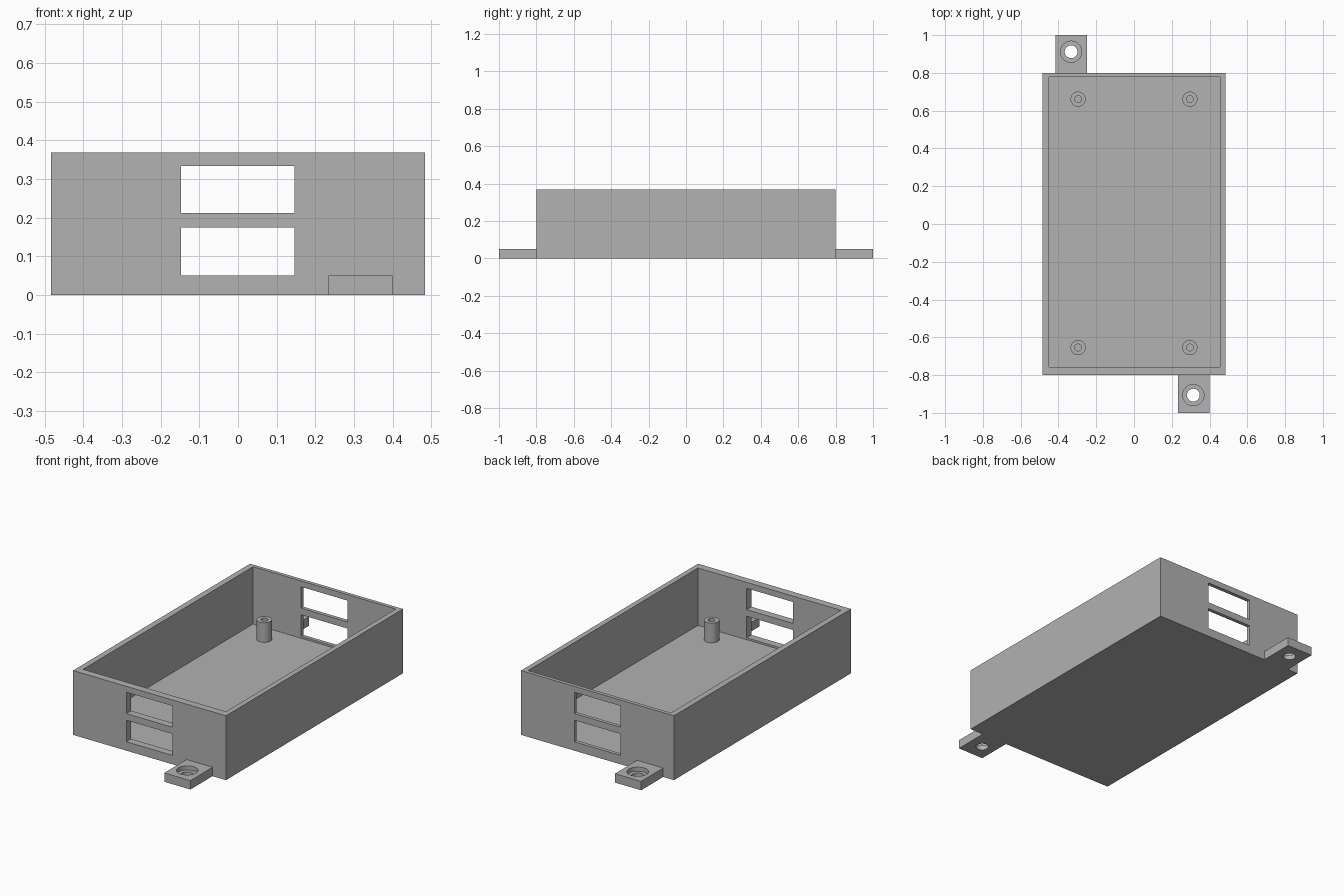
import bpy

default = bpy.data.objects.get("Cube")
if default:
    bpy.data.objects.remove(default, do_unlink=True)

grey = bpy.data.materials.new("plain grey")
grey.use_nodes = True
colour = (0.445, 0.445, 0.445, 1)
grey.diffuse_color = colour
grey.node_tree.nodes["Principled BSDF"].inputs["Base Color"].default_value = colour

WALL_TOP, FLOOR, TAB_TOP = 0.368, 0.04, 0.051
OVER = 0.05  # how far cutters reach past a surface


def finish(obj, name):
    obj.name = name
    obj.data.materials.clear()
    obj.data.materials.append(grey)
    return obj


def box(name, x, y, z):
    """Box spanning the given (low, high) ranges."""
    spans = (x, y, z)
    bpy.ops.mesh.primitive_cube_add(size=1, location=[(a + b) / 2 for a, b in spans])
    obj = bpy.context.object
    obj.scale = [b - a for a, b in spans]
    bpy.ops.object.transform_apply(location=False, rotation=False, scale=True)
    return finish(obj, name)


def cylinder(name, x, y, radius, low, high):
    bpy.ops.mesh.primitive_cylinder_add(
        vertices=40, radius=radius, depth=high - low, location=(x, y, (low + high) / 2))
    return finish(bpy.context.object, name)


def cut(obj, cutters):
    """Subtract each cutter, then discard it."""
    for cutter in cutters:
        bpy.ops.object.select_all(action="DESELECT")
        bpy.context.view_layer.objects.active = obj
        obj.select_set(True)
        mod = obj.modifiers.new("cut", "BOOLEAN")
        mod.operation = "DIFFERENCE"
        mod.solver = "EXACT"
        mod.object = cutter
        bpy.ops.object.modifier_apply(modifier=mod.name)
        bpy.data.objects.remove(cutter, do_unlink=True)


def smooth(obj):
    bpy.ops.object.select_all(action="DESELECT")
    bpy.context.view_layer.objects.active = obj
    obj.select_set(True)
    bpy.ops.object.shade_smooth_by_angle()


# Open tray with two slots running through both end walls
tray = box("tray", (-0.484, 0.484), (-0.8, 0.8), (0, WALL_TOP))
cavity = box("cavity_cutter", (-0.45, 0.454), (-0.757, 0.779), (FLOOR, WALL_TOP + OVER))
slots = [box("slot_cutter", (-0.147, 0.146), (-1, 1), span)
         for span in ((0.051, 0.174), (0.212, 0.334))]
cut(tray, [cavity] + slots)

# Hollow standoff posts
for side, x in (("right", -0.296), ("left", 0.296)):
    for end, y in (("front", -0.654), ("back", 0.661)):
        post = cylinder(f"post_{end}_{side}", x, y, 0.04, FLOOR, 0.152)
        cut(post, [cylinder("bore_cutter", x, y, 0.018, FLOOR + 0.005, 0.152 + OVER)])
        smooth(post)

# Mounting tabs with counterbored screw holes
for name, xs, ys, hx, hy in (
        ("mounting_tab_front", (0.234, 0.399), (-1, -0.8), 0.314, -0.906),
        ("mounting_tab_back", (-0.416, -0.25), (0.8, 1), -0.333, 0.912)):
    tab = box(name, xs, ys, (0, TAB_TOP))
    cut(tab, [cylinder("hole_cutter", hx, hy, 0.034, -OVER, TAB_TOP + OVER),
              cylinder("counterbore_cutter", hx, hy, 0.056, 0.027, TAB_TOP + OVER)])
    smooth(tab)
